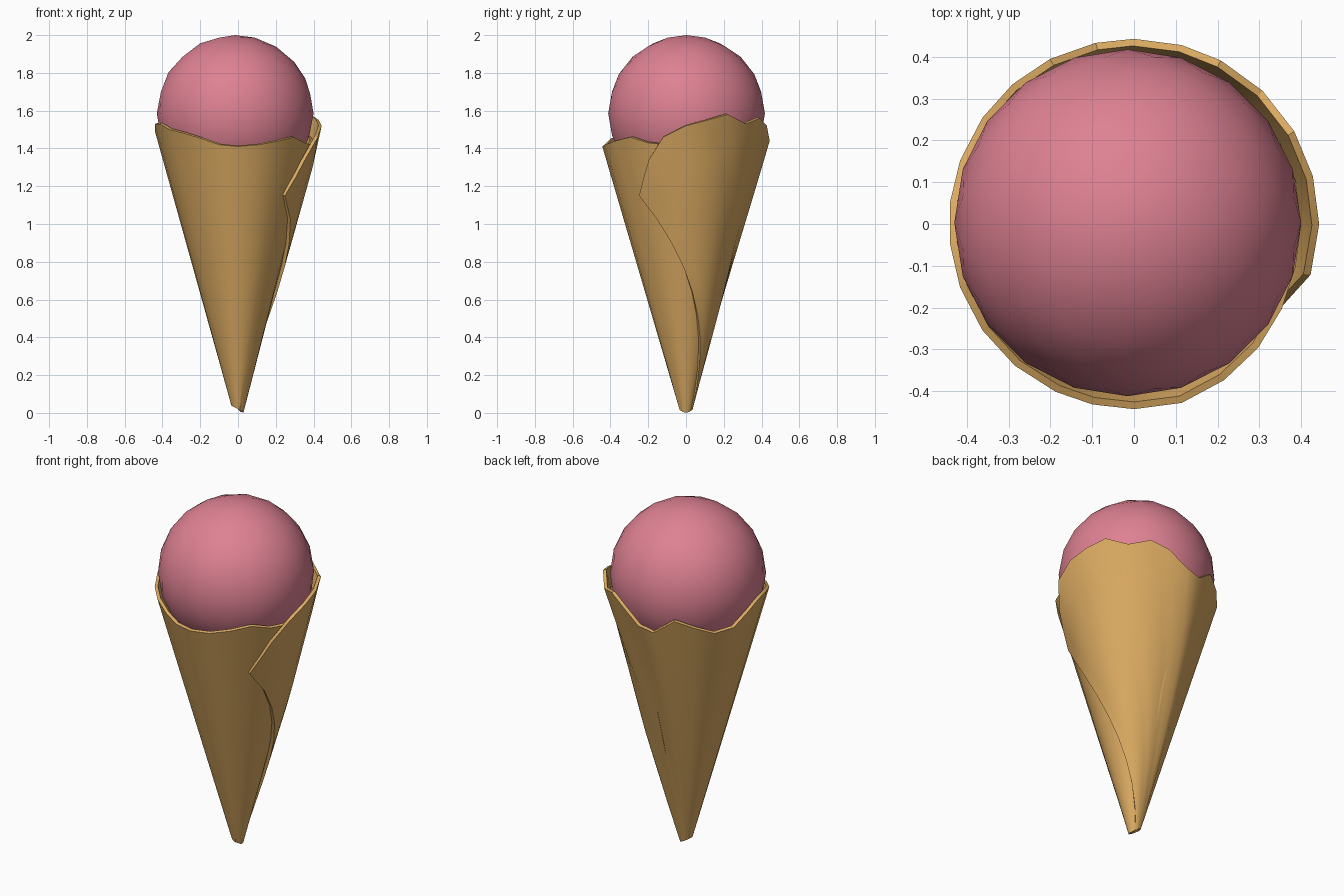
import bpy, bmesh, math

if "Cube" in bpy.data.objects:
    bpy.data.objects.remove(bpy.data.objects["Cube"])


def material(name, rgb):
    m = bpy.data.materials.new(name)
    m.diffuse_color = (*rgb, 1)
    m.use_nodes = True
    m.node_tree.nodes["Principled BSDF"].inputs["Base Color"].default_value = m.diffuse_color
    return m


wafer = material("wafer tan", (0.70, 0.40, 0.12))
pink = material("strawberry pink", (0.73, 0.22, 0.29))


def clamp(v):
    return max(0.0, min(1.0, v))


# Rolled wafer cone: rim as (angle, height), from the outer flap corner
# once around and on to the hidden inner end of the sheet
RIM = [(-45, 1.15), (-36, 1.25), (-29, 1.34), (-16, 1.46), (0, 1.52), (15, 1.55),
       (30, 1.58), (46, 1.53), (62, 1.56), (75, 1.52), (90, 1.44), (102, 1.42),
       (117, 1.50), (131, 1.46), (145, 1.42), (160, 1.43), (173, 1.49), (186, 1.53),
       (200, 1.53), (215, 1.50), (230, 1.48), (245, 1.45), (257, 1.42), (270, 1.41),
       (285, 1.42), (300, 1.44), (315, 1.46), (330, 1.43), (345, 1.42), (360, 1.44),
       (375, 1.46), (390, 1.48), (405, 1.46), (420, 1.45), (435, 1.42), (450, 1.36)]
ROWS = 9
TIP_R = 0.035

bm = bmesh.new()
columns = []
for ang, top in RIM:
    radius = 0.443 - 0.043 * clamp((ang - 285) / 55)
    if ang < 0:                                   # flap corner lies lower on the cone
        radius = min(radius, TIP_R + 0.285 * (top - 0.04))
    skew = 110 * clamp(1 - (ang + 45) / 180)      # flap edge sweeps round towards the tip
    col = []
    for i in range(ROWS + 1):
        t = i / ROWS
        a = math.radians(ang + skew * (1 - t) ** 0.87)
        low = 0.02 - 0.018 * math.cos(a)
        r = TIP_R + (radius - TIP_R) * t
        if ang > 285:
            r -= 0.006 * (1 - t)
        col.append(bm.verts.new((r * math.cos(a), r * math.sin(a), low + (top - low) * t)))
    columns.append(col)
for c, d in zip(columns, columns[1:]):
    for i in range(ROWS):
        bm.faces.new((c[i], d[i], d[i + 1], c[i + 1]))
mesh = bpy.data.meshes.new("wafer_cone")
bm.to_mesh(mesh)
bm.free()
mesh.materials.append(wafer)
cone = bpy.data.objects.new("wafer_cone", mesh)
bpy.context.collection.objects.link(cone)
bpy.context.view_layer.objects.active = cone
cone.select_set(True)
solid = cone.modifiers.new("thickness", 'SOLIDIFY')
solid.thickness = 0.018
solid.offset = -1
bpy.ops.object.modifier_apply(modifier=solid.name)
bpy.ops.object.shade_smooth_by_angle(angle=math.radians(30))

# Scoop of ice cream
bpy.ops.mesh.primitive_ico_sphere_add(subdivisions=3, radius=0.415, location=(-0.015, 0.003, 1.585))
scoop = bpy.context.object
scoop.name = "ice_cream_scoop"
scoop.data.materials.append(pink)
bpy.ops.object.shade_smooth()
